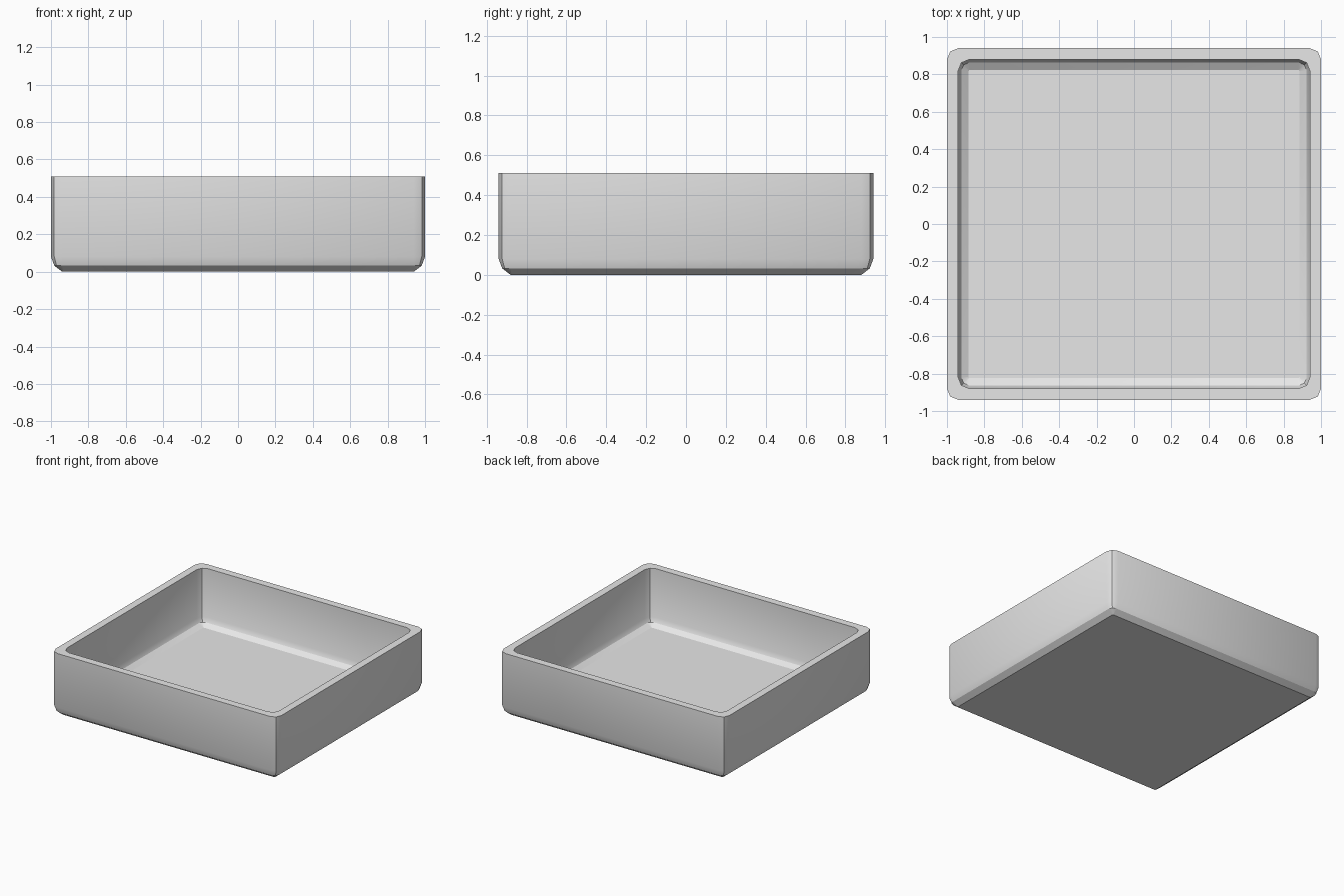
import bpy
import bmesh
import math

HALF_X, HALF_Y, HEIGHT = 1.0, 0.94, 0.51
WALL, RADIUS = 0.06, 0.06

cube = bpy.data.objects.get("Cube")
if cube:
    bpy.data.objects.remove(cube, do_unlink=True)

# Plain grey material
grey = bpy.data.materials.new("grey")
grey.use_nodes = True
colour = (0.8, 0.8, 0.8, 1.0)
grey.diffuse_color = colour
grey.node_tree.nodes["Principled BSDF"].inputs["Base Color"].default_value = colour


def ring(bm, inset, z, radius):
    """Rectangle with two-segment rounded corners, as a loop of vertices."""
    loop = []
    for quarter, (sx, sy) in enumerate(((1, 1), (-1, 1), (-1, -1), (1, -1))):
        cx = sx * (HALF_X - inset - radius)
        cy = sy * (HALF_Y - inset - radius)
        for step in range(3):
            a = math.radians(90 * quarter + 45 * step)
            loop.append(bm.verts.new((cx + radius * math.cos(a),
                                      cy + radius * math.sin(a), z)))
    return loop


# Tray section: underside, outer wall, rim, inner wall, floor
section = [
    (0.06, 0.0, 0.006),
    (0.018, 0.032, 0.042),
    (0.0, 0.08, RADIUS),
    (0.0, HEIGHT, RADIUS),
    (WALL, HEIGHT, RADIUS),
    (WALL, 0.12, RADIUS),
    (WALL + 0.017, 0.085, 0.042),
    (WALL + 0.056, 0.06, 0.006),
]

bm = bmesh.new()
rings = [ring(bm, *point) for point in section]
for low, high in zip(rings, rings[1:]):
    for i in range(len(low)):
        j = (i + 1) % len(low)
        bm.faces.new((low[i], low[j], high[j], high[i]))
bm.faces.new(rings[0])
bm.faces.new(rings[-1])
bmesh.ops.recalc_face_normals(bm, faces=bm.faces[:])

mesh = bpy.data.meshes.new("tray")
bm.to_mesh(mesh)
bm.free()
mesh.materials.append(grey)
tray = bpy.data.objects.new("tray", mesh)
bpy.context.collection.objects.link(tray)

# Soften the shallow bevels, keep the steeper edges crisp
bpy.ops.object.select_all(action="DESELECT")
tray.select_set(True)
bpy.context.view_layer.objects.active = tray
bpy.ops.object.shade_smooth_by_angle(angle=math.radians(30))
